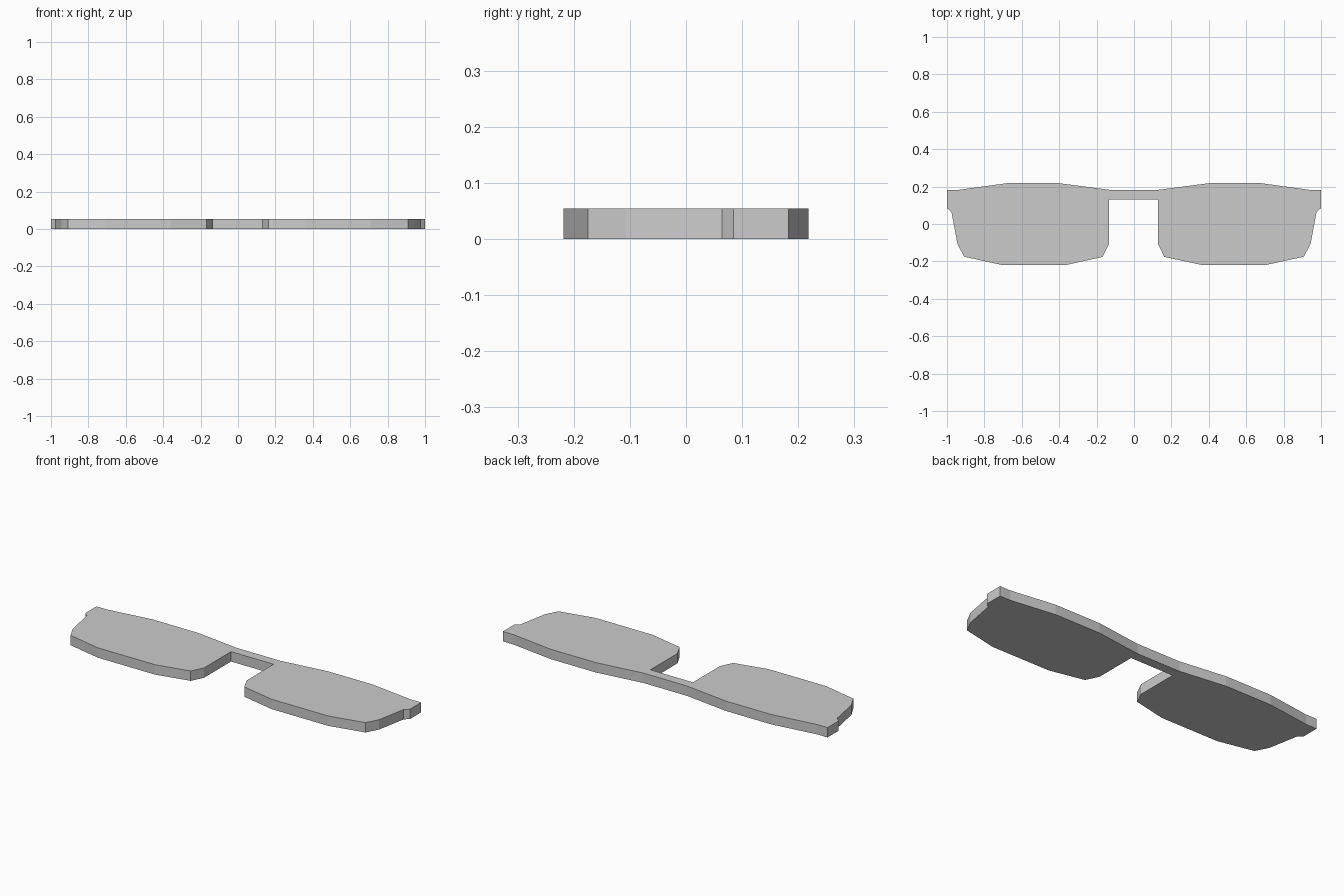
import bpy, bmesh

if "Cube" in bpy.data.objects:
    bpy.data.objects.remove(bpy.data.objects["Cube"])

THICKNESS = 0.055

# Right half of the outline, from the bridge top clockwise to the bridge underside
half = [
    (0.133, 0.183), (0.40, 0.218), (0.68, 0.218), (0.935, 0.183),  # brow line
    (1.00, 0.183), (1.00, 0.085), (0.976, 0.064),                  # hinge tab
    (0.944, -0.107), (0.908, -0.175),                              # outer rim
    (0.71, -0.218), (0.358, -0.218),                               # lower rim
    (0.165, -0.176), (0.131, -0.107), (0.131, 0.13),               # nose side
]


def nose_shift(p):
    # The nose gap sits very slightly left of centre
    x, y = p
    return (x - 0.003, y) if abs(x) < 0.2 and y < 0.15 else p


outline = [nose_shift(p) for p in half + [(-x, y) for x, y in reversed(half)]]

# Flat plate extruded up from the ground
bm = bmesh.new()
face = bm.faces.new([bm.verts.new((x, y, 0)) for x, y in outline])
top = bmesh.ops.extrude_face_region(bm, geom=[face], use_keep_orig=True)["geom"]
bmesh.ops.translate(bm, vec=(0, 0, THICKNESS),
                    verts=[g for g in top if isinstance(g, bmesh.types.BMVert)])
bmesh.ops.recalc_face_normals(bm, faces=bm.faces)

mesh = bpy.data.meshes.new("glasses_front")
bm.to_mesh(mesh)
bm.free()
bpy.context.collection.objects.link(bpy.data.objects.new("glasses_front", mesh))
